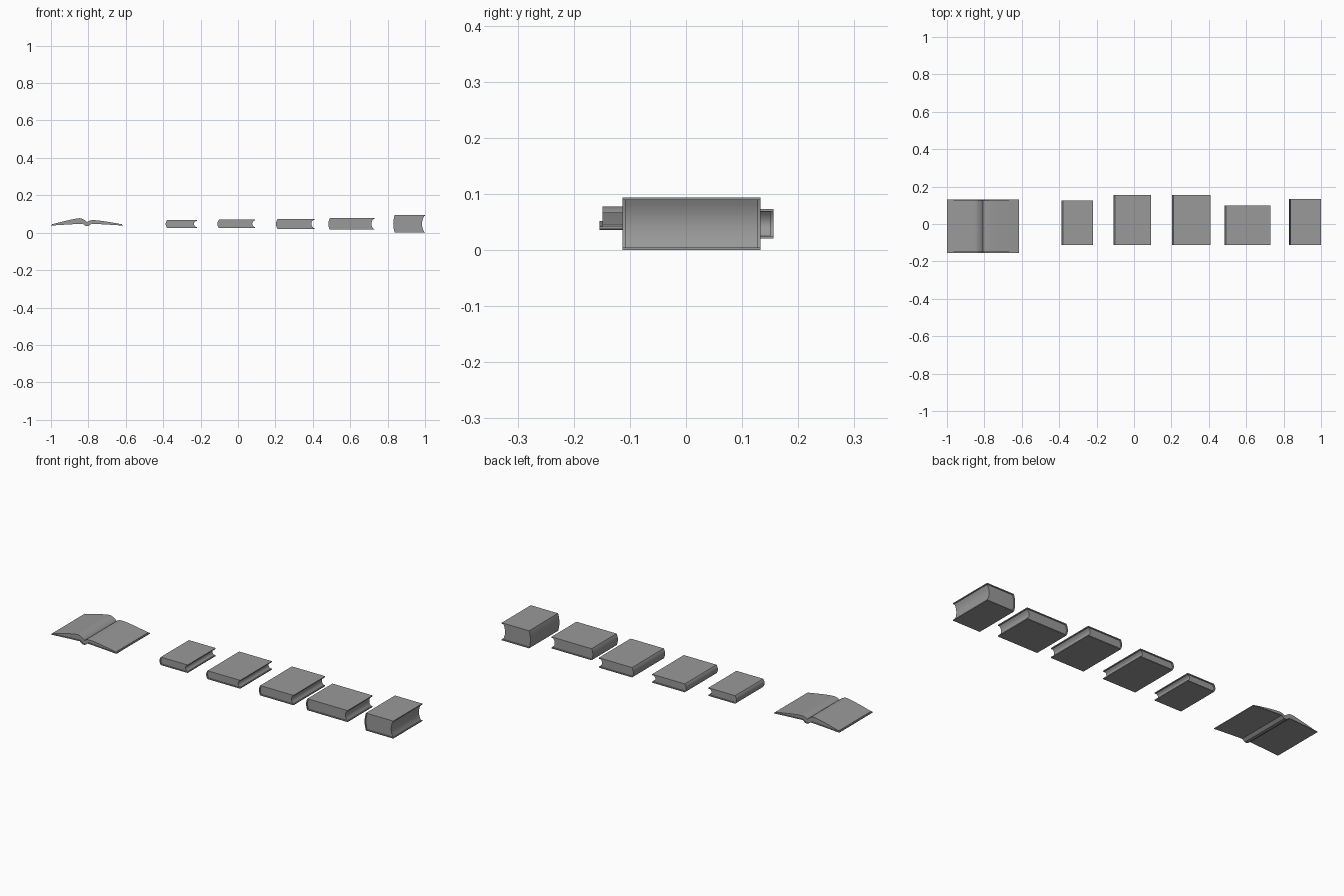
import bpy, bmesh, math

cube = bpy.data.objects.get("Cube")
if cube:
    bpy.data.objects.remove(cube, do_unlink=True)

grey = bpy.data.materials.new("plain_grey")
grey.use_nodes = True
shade = (0.32, 0.32, 0.32, 1)
grey.diffuse_color = shade
grey.node_tree.nodes["Principled BSDF"].inputs["Base Color"].default_value = shade


def prism(name, profile, y0, y1):
    """Extrude an x-z profile from y0 to y1."""
    bm = bmesh.new()
    face = bm.faces.new([bm.verts.new((x, y0, z)) for x, z in profile])
    ext = bmesh.ops.extrude_face_region(bm, geom=[face])
    for v in ext["geom"]:
        if isinstance(v, bmesh.types.BMVert):
            v.co.y = y1
    bmesh.ops.recalc_face_normals(bm, faces=bm.faces)
    mesh = bpy.data.meshes.new(name)
    bm.to_mesh(mesh)
    bm.free()
    obj = bpy.data.objects.new(name, mesh)
    bpy.context.collection.objects.link(obj)
    mesh.materials.append(grey)
    bpy.ops.object.select_all(action="DESELECT")
    obj.select_set(True)
    bpy.context.view_layer.objects.active = obj
    bpy.ops.object.shade_smooth_by_angle(angle=math.radians(35))
    return obj


def arc(x, z, half, bulge, steps=10):
    """Shallow curve running from z + half down to z - half, bulging towards -x."""
    ts = [1 - 2 * i / steps for i in range(steps + 1)]
    return [(x - bulge * (1 - t * t), z + half * t) for t in ts]


def smooth(pts, steps=5):
    """Catmull-Rom curve through the points."""
    p = [pts[0]] + pts + [pts[-1]]
    out = []
    for a, b, c, d in zip(p, p[1:], p[2:], p[3:]):
        for i in range(steps):
            t = i / steps
            out.append(tuple(
                0.5 * (2 * q + (r - o) * t + (2 * o - 5 * q + 4 * r - s) * t ** 2
                       + (3 * q - o - 3 * r + s) * t ** 3)
                for o, q, r, s in zip(a, b, c, d)))
    return out + [pts[-1]]


def closed_book(name, x0, x1, y1, height):
    y0, mid, t, bulge, inset = -0.113, 0.047, 0.005, 0.008, 0.005
    half = height / 2
    # Wrap-around cover with a rounded spine
    outer = arc(x0 + bulge, mid, half, bulge)
    inner = arc(x0 + bulge + t, mid, half - t, bulge)
    cover = ([(x1, mid + half)] + outer + [(x1, mid - half), (x1, mid - half + t)]
             + inner[::-1] + [(x1, mid + half - t)])
    prism(name + "_cover", cover, y0, y1)
    # Page block with a hollow fore-edge
    fore_edge = arc(x1 - inset, mid, half - t, 0.011)
    prism(name + "_pages", inner + fore_edge[::-1], y0 + inset, y1 - inset)


closed_book("small_book", -0.387, -0.22, 0.125, 0.043)
closed_book("tall_book", -0.11, 0.092, 0.156, 0.045)
closed_book("tall_thick_book", 0.203, 0.408, 0.156, 0.053)
closed_book("wide_book", 0.483, 0.729, 0.099, 0.062)
closed_book("thick_book", 0.83, 1.0, 0.133, 0.094)

# Open book: cover bent around the spine
cx, front, back, lip = -0.807, -0.154, 0.13, 0.005
half_cover = [(0.193, 0.038), (0.1, 0.044), (0.024, 0.048), (0.014, 0.041), (0.008, 0.036)]
under = [(cx - x, z) for x, z in half_cover] + [(cx + x, z) for x, z in half_cover[::-1]]
upper = [(x, z + 0.004) for x, z in under]
prism("open_book_cover", under + upper[::-1], front, back)

# Open book: two page stacks that meet in the gutter
stacks = {
    "right": (-1, [(0, 0.056), (0.012, 0.067), (0.035, 0.077), (0.065, 0.074),
                   (0.12, 0.062), (0.187, 0.045)]),
    "left": (1, [(0, 0.056), (0.01, 0.063), (0.03, 0.067), (0.07, 0.064),
                 (0.13, 0.055), (0.187, 0.045)]),
}
for label, (side, top) in stacks.items():
    base = [(x - lip if x > 0.15 else x, z + 0.004) for x, z in half_cover] + [(0, 0.04)]
    profile = smooth(top) + base
    prism("open_book_pages_" + label, [(cx + side * x, z) for x, z in profile],
          front + lip, back - lip)
